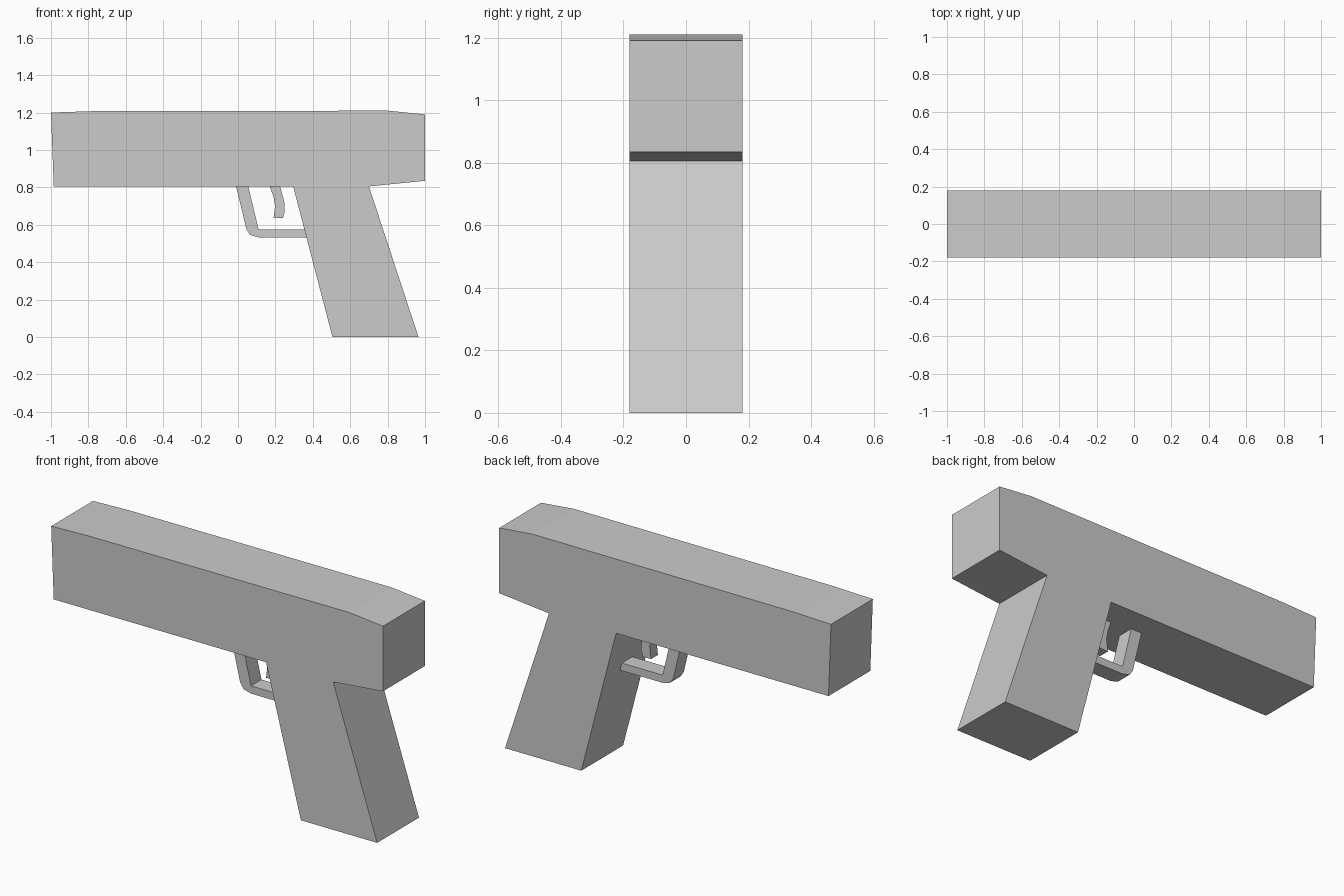
import bpy, bmesh

if "Cube" in bpy.data.objects:
    bpy.data.objects.remove(bpy.data.objects["Cube"])


def extrude_profile(name, points, width):
    """Extrude an x-z outline symmetrically along y."""
    bm = bmesh.new()
    face = bm.faces.new([bm.verts.new((x, -width / 2, z)) for x, z in points])
    ext = bmesh.ops.extrude_face_region(bm, geom=[face])
    verts = [g for g in ext["geom"] if isinstance(g, bmesh.types.BMVert)]
    bmesh.ops.translate(bm, verts=verts, vec=(0, width, 0))
    bmesh.ops.recalc_face_normals(bm, faces=bm.faces)
    mesh = bpy.data.meshes.new(name)
    bm.to_mesh(mesh)
    bm.free()
    obj = bpy.data.objects.new(name, mesh)
    bpy.context.collection.objects.link(obj)
    return obj


# Slide and raked grip share one continuous outline
extrude_profile("body", [
    (-1, 1.2), (-0.985, 0.805), (0.295, 0.805), (0.505, 0), (0.965, 0),
    (0.7, 0.805), (1, 0.835), (1, 1.19), (0.8, 1.21), (-0.78, 1.207)], 0.36)

# Bent guard loop, running from the slide underside to the grip
extrude_profile("trigger_guard", [
    (-0.01, 0.805), (0.045, 0.575), (0.065, 0.545), (0.11, 0.533),
    (0.367, 0.533), (0.356, 0.575), (0.11, 0.575), (0.055, 0.805)], 0.09)

# Curved trigger
extrude_profile("trigger", [
    (0.17, 0.805), (0.19, 0.75), (0.198, 0.70), (0.19, 0.635),
    (0.24, 0.635), (0.25, 0.67), (0.248, 0.72), (0.225, 0.805)], 0.06)
